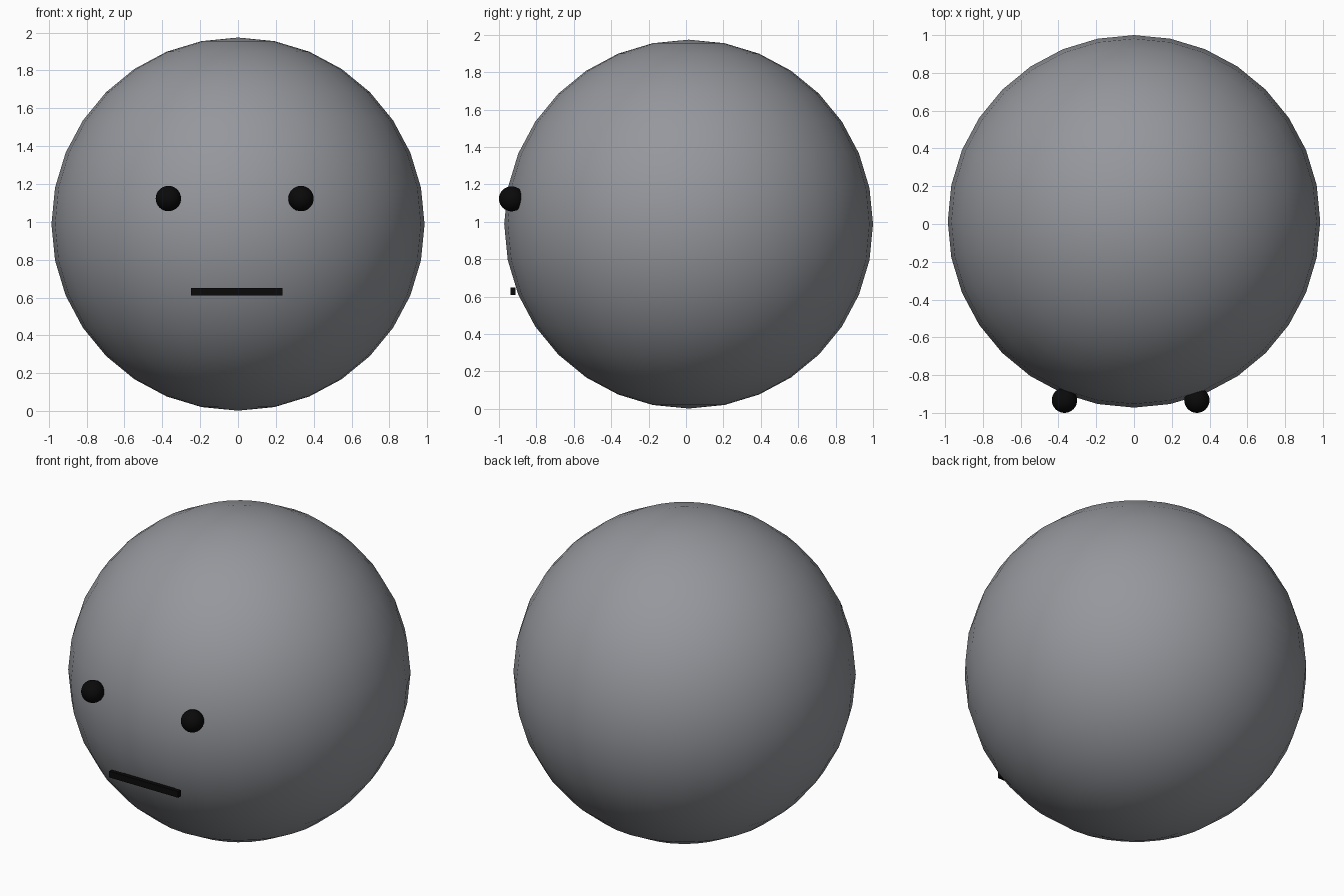
import bpy

if "Cube" in bpy.data.objects:
    bpy.data.objects.remove(bpy.data.objects["Cube"])


def material(name, rgb):
    m = bpy.data.materials.new(name)
    m.diffuse_color = (*rgb, 1.0)
    m.use_nodes = True
    m.node_tree.nodes["Principled BSDF"].inputs["Base Color"].default_value = m.diffuse_color
    return m


grey = material("slate grey", (0.30, 0.31, 0.335))
black = material("black", (0.003, 0.003, 0.003))


def ball(name, radius, centre, mat):
    bpy.ops.mesh.primitive_uv_sphere_add(segments=32, ring_count=16,
                                         radius=radius, location=centre)
    ob = bpy.context.object
    ob.name = name
    ob.data.materials.append(mat)
    bpy.ops.object.shade_smooth()
    return ob


# Round head
ball("head", 0.986, (0, 0.014, 0.988), grey)

# Eyes, half sunk in the front of the head (slightly off centre)
for side, x in (("right", -0.368), ("left", 0.333)):
    ball(side + "_eye", 0.067, (x, -0.933, 1.123), black)

# Straight mouth bar just in front of the head
bpy.ops.mesh.primitive_cube_add(size=1, location=(-0.007, -0.924, 0.63))
mouth = bpy.context.object
mouth.name = "mouth"
mouth.scale = (0.485, 0.026, 0.04)
bpy.ops.object.transform_apply(location=False, rotation=False, scale=True)
mouth.data.materials.append(black)
